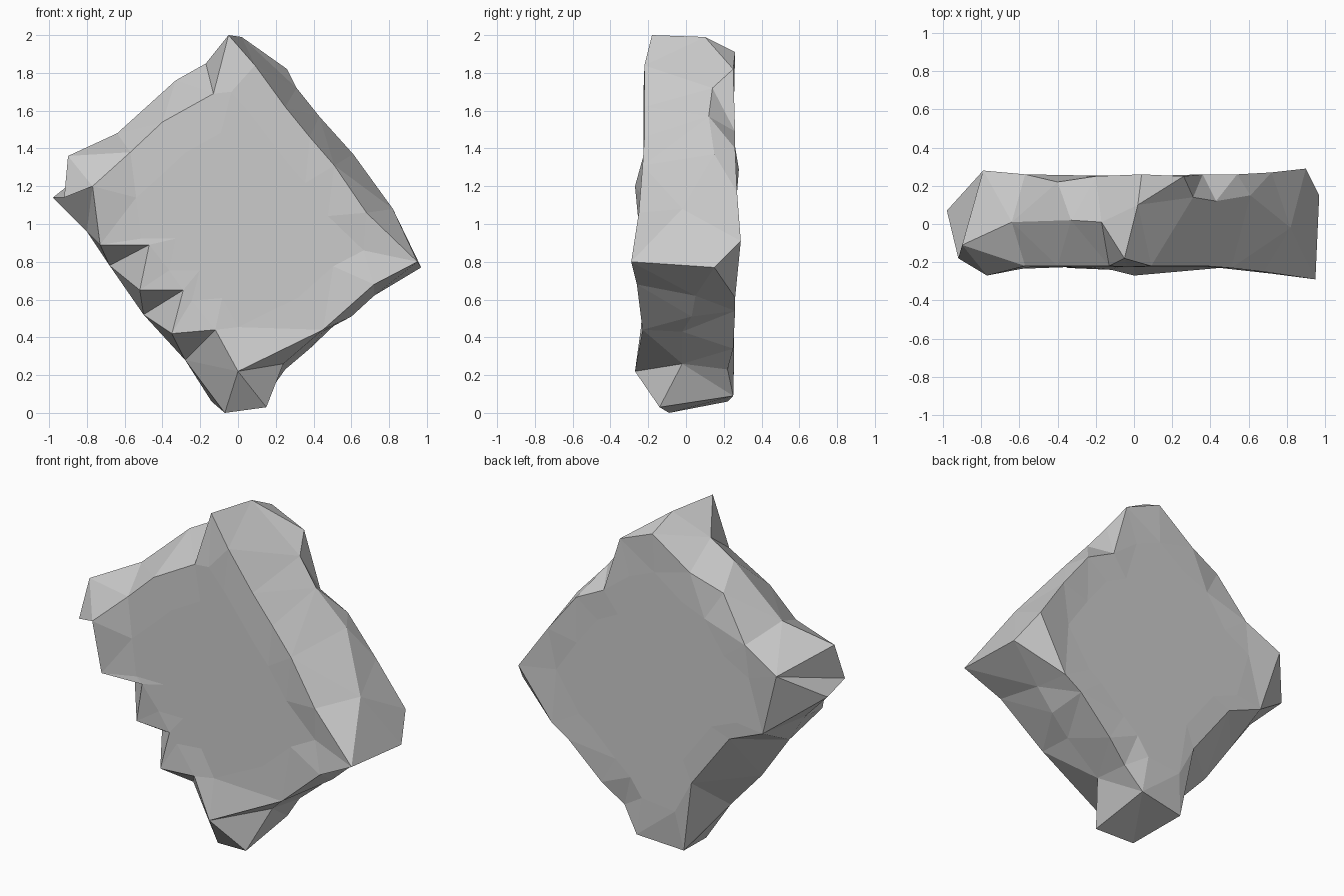
import bpy, bmesh

# Three outlines of the slab (x, y, z), each clockwise from the top corner
front = [(-.05, -.18, 2), (.09, -.22, 1.84), (.25, -.22, 1.62), (.38, -.22, 1.46),
         (.51, -.23, 1.31), (.68, -.25, 1.06), (.95, -.29, .80), (.72, -.26, .68),
         (.45, -.23, .44), (0, -.27, .22), (-.12, -.24, .44), (-.35, -.23, .42),
         (-.29, -.23, .65), (-.52, -.21, .65), (-.47, -.23, .89), (-.73, -.24, .89),
         (-.77, -.27, 1.20), (-.57, -.22, 1.38), (-.40, -.22, 1.54), (-.13, -.22, 1.69)]
rim = [(.02, .10, 1.99), (.31, .14, 1.72), (.43, .12, 1.57), (.61, .15, 1.37),
       (.82, -.02, 1.08), (.97, .15, .77), (.72, .05, .62), (.60, .03, .51),
       (.45, -.02, .43), (.24, -.02, .26), (.15, -.14, .03), (-.07, -.09, 0),
       (-.28, -.02, .28), (-.50, 0, .52), (-.68, 0, .78),
       (-.80, .02, .96), (-.98, .07, 1.14), (-.92, -.18, 1.14),
       (-.90, -.11, 1.36), (-.64, .01, 1.48), (-.33, .02, 1.76), (-.17, .01, 1.85)]
back = [(.04, .26, 1.91), (.26, .25, 1.82), (.36, .26, 1.49), (.54, .26, 1.40),
        (.72, .27, 1.17), (.90, .29, .91), (.70, .26, .61), (.59, .26, .54),
        (.38, .25, .34), (.25, .22, .23), (.15, .25, .09), (-.14, .22, .06),
        (-.21, .25, .49), (-.46, .25, .82), (-.68, .25, .91), (-.79, .28, 1.29),
        (-.57, .26, 1.41), (-.40, .22, 1.66), (-.20, .25, 1.74)]


def stitch(bm, a, b):
    """Join two outlines with triangles, always taking the shorter diagonal."""
    i = j = 0
    na, nb = len(a), len(b)
    while i < na or j < nb:
        p, q = a[i % na], b[j % nb]
        p2, q2 = a[(i + 1) % na], b[(j + 1) % nb]
        shorter = (p2.co - q.co).length <= (q2.co - p.co).length
        if j >= nb or (i < na and shorter):
            bm.faces.new((p, p2, q))
            i += 1
        else:
            bm.faces.new((p, q2, q))
            j += 1


def cap(bm, loop, y, s):
    """Close an outline with a gentle border and a flat centre at depth y."""
    inner = [bm.verts.new((v.co.x * s, y, 1 + (v.co.z - 1) * s)) for v in loop]
    n = len(loop)
    for i in range(n):
        k = (i + 1) % n
        bm.faces.new((loop[i], loop[k], inner[k], inner[i]))
    bm.faces.new(inner)


# Chipped stone slab: flat front and back joined through the rim
bm = bmesh.new()
loops = [[bm.verts.new(p) for p in pts] for pts in (front, rim, back)]
stitch(bm, loops[0], loops[1])
stitch(bm, loops[1], loops[2])
cap(bm, loops[0], -.225, .7)
cap(bm, loops[2], .255, .75)
bmesh.ops.triangulate(bm, faces=bm.faces[:])
bmesh.ops.recalc_face_normals(bm, faces=bm.faces[:])
mesh = bpy.data.meshes.new("stone_slab")
bm.to_mesh(mesh)
bm.free()
bpy.context.collection.objects.link(bpy.data.objects.new("stone_slab", mesh))
